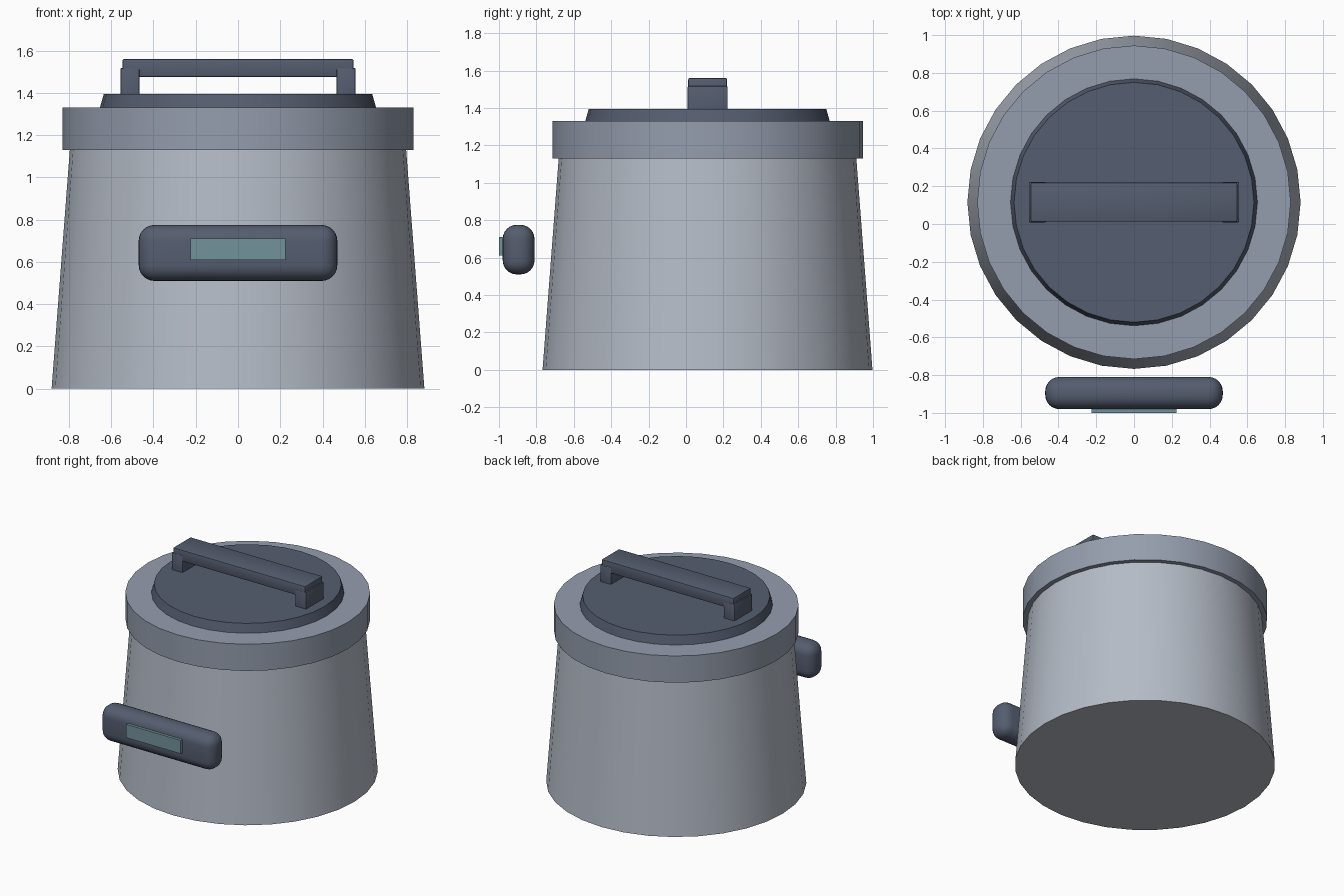
import bpy, bmesh, math

if "Cube" in bpy.data.objects:
    bpy.data.objects.remove(bpy.data.objects["Cube"])

CY = 0.115  # y of the pot axis


def material(name, rgb):
    m = bpy.data.materials.new(name)
    m.diffuse_color = (*rgb, 1)
    m.use_nodes = True
    m.node_tree.nodes["Principled BSDF"].inputs["Base Color"].default_value = m.diffuse_color
    return m


STEEL = material("steel", (0.46, 0.50, 0.57))
RIM = material("rim_grey", (0.30, 0.34, 0.42))
DARK = material("dark_plastic", (0.09, 0.11, 0.16))
TEAL = material("display_teal", (0.17, 0.29, 0.33))


def finish(obj, name, mat):
    obj.name = name
    obj.data.materials.append(mat)
    bpy.ops.object.shade_smooth_by_angle(angle=math.radians(35))
    return obj


def frustum(name, r0, r1, z0, z1, mat):
    bpy.ops.mesh.primitive_cone_add(vertices=32, radius1=r0, radius2=r1, depth=z1 - z0,
                                    location=(0, CY, (z0 + z1) / 2))
    return finish(bpy.context.object, name, mat)


def box(name, lo, hi, mat, bevel=0, segments=1):
    bpy.ops.mesh.primitive_cube_add(size=1, location=[(a + b) / 2 for a, b in zip(lo, hi)])
    obj = bpy.context.object
    obj.scale = [b - a for a, b in zip(lo, hi)]
    bpy.ops.object.transform_apply(location=False, rotation=False, scale=True)
    if bevel:
        bm = bmesh.new()
        bm.from_mesh(obj.data)
        bmesh.ops.bevel(bm, geom=bm.edges[:], offset=bevel, segments=segments,
                        profile=0.5, affect='EDGES')
        bm.to_mesh(obj.data)
        bm.free()
    return finish(obj, name, mat)


# Tapered pot, overhanging rim and raised lid
frustum("pot_body", 0.882, 0.795, 0, 1.14, STEEL)
frustum("rim", 0.83, 0.83, 1.13, 1.33, RIM)
frustum("lid", 0.655, 0.635, 1.325, 1.395, DARK)

# Lid handle: bar on two legs
box("handle_bar", (-0.547, 0.012, 1.475), (0.547, 0.22, 1.56), DARK, 0.008, 2)
for side, name in ((-1, "handle_leg_left"), (1, "handle_leg_right")):
    x0, x1 = sorted((side * 0.465, side * 0.557))
    box(name, (x0, 0.009, 1.33), (x1, 0.223, 1.518), DARK, 0.008, 2)

# Rounded control panel in front, with its display
box("control_panel", (-0.47, -0.98, 0.51), (0.47, -0.81, 0.775), DARK, 0.075, 6)
box("display", (-0.225, -1.0, 0.61), (0.225, -0.96, 0.71), TEAL)
